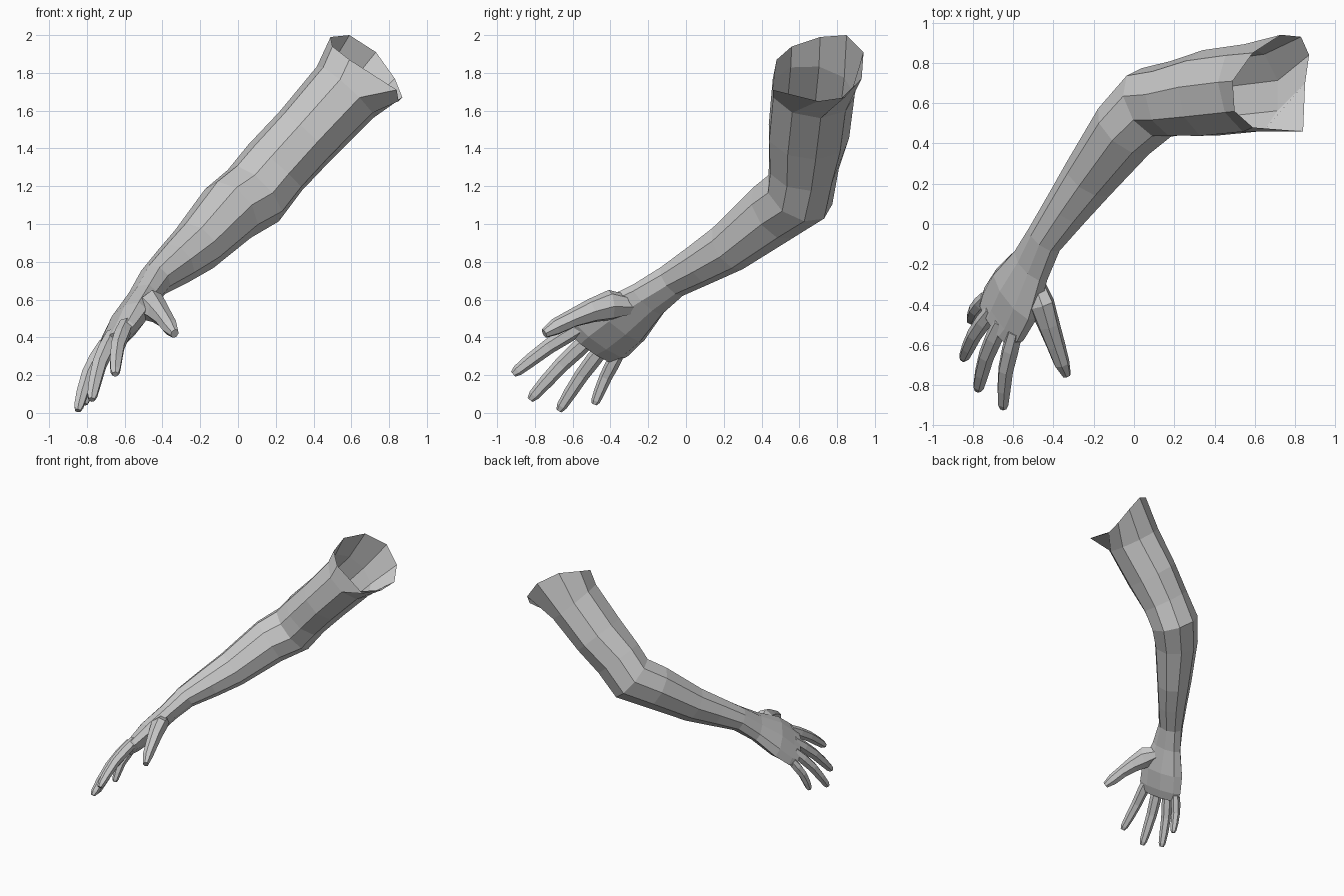
import bpy, bmesh
from math import cos, sin, radians
from mathutils import Vector as V

if "Cube" in bpy.data.objects:
    bpy.data.objects.remove(bpy.data.objects["Cube"])

grey = bpy.data.materials.new("light grey")
grey.diffuse_color = (0.6, 0.6, 0.6, 1)
grey.use_nodes = True
grey.node_tree.nodes["Principled BSDF"].inputs["Base Color"].default_value = grey.diffuse_color

ACROSS = V((0.50, -0.69, 0.52))   # little finger side -> thumb side
BACK = V((-0.75, -0.06, 0.65))    # out of the back of the hand


def loft(name, rings, sides, first=None, close_start=False):
    """Rings are (x, y, z, half width, half depth) along a path."""
    bm = bmesh.new()
    cs = [V(r[:3]) for r in rings]
    loops = []
    if first:
        loops.append([bm.verts.new(p) for p in first])
    for i, r in enumerate(rings):
        if i == 0 and first:
            continue
        a, b = cs[max(i - 1, 0)], cs[min(i + 1, len(cs) - 1)]
        t = (cs[i] - a).normalized() + (b - cs[i]).normalized()
        t.normalize()
        w = (ACROSS - t * ACROSS.dot(t)).normalized()
        n = t.cross(w)
        loop = []
        for k in range(sides):
            ang = radians((k + 0.5) * 360 / sides)
            loop.append(bm.verts.new(cs[i] + w * cos(ang) * r[3] + n * sin(ang) * r[4]))
        loops.append(loop)
    for p, q in zip(loops, loops[1:]):
        for k in range(sides):
            j = (k + 1) % sides
            bm.faces.new((p[k], p[j], q[j], q[k]))
    bm.faces.new(loops[-1])
    if close_start:
        bm.faces.new(loops[0][::-1])
    bmesh.ops.recalc_face_normals(bm, faces=bm.faces)
    me = bpy.data.meshes.new(name)
    bm.to_mesh(me)
    bm.free()
    me.materials.append(grey)
    ob = bpy.data.objects.new(name, me)
    bpy.context.collection.objects.link(ob)
    return ob


# Arm and palm: open cut at the shoulder, bent elbow, flat palm
shoulder_cut = [(.59, .48, 1.87), (.50, .56, 1.94), (.49, .71, 1.99), (.59, .85, 2.0),
                (.73, .94, 1.91), (.83, .93, 1.77), (.87, .84, 1.67), (.85, .70, 1.65),
                (.84, .46, 1.71)]
arm_rings = [
    (.68, .70, 1.82, .2, .2),
    (.57, .67, 1.70, .225, .205),
    (.36, .645, 1.47, .22, .19),
    (.20, .62, 1.30, .19, .19),
    (.09, .60, 1.16, .19, .195),
    (-.04, .47, 1.07, .17, .18),
    (-.22, .23, .88, .135, .145),
    (-.33, .08, .79, .115, .12),
    (-.44, -.07, .70, .10, .09),
    (-.51, -.20, .60, .125, .075),
    (-.59, -.35, .48, .185, .08),
    (-.65, -.45, .39, .19, .06),
    (-.685, -.50, .35, .165, .045),
]
loft("arm_and_palm", arm_rings, 9, first=shoulder_cut)

# Fingers: knuckle, tip, base radius
fingers = {
    "index_finger": ((-.605, -.585, .44), (-.65, -.915, .205), .044),
    "middle_finger": ((-.68, -.53, .375), (-.775, -.825, .07), .045),
    "ring_finger": ((-.73, -.46, .32), (-.848, -.672, .012), .042),
    "little_finger": ((-.75, -.38, .275), (-.81, -.485, .045), .037),
}
for name, (base, tip, r) in fingers.items():
    base, tip = V(base), V(tip)
    rings = []
    for f, bend, s in ((-.15, -.01, .9), (.12, .006, 1), (.42, .018, .92),
                       (.72, .012, .82), (.93, .004, .66), (1, 0, .4)):
        rings.append((*(base.lerp(tip, f) + BACK * bend), r * s, r * s))
    loft(name, rings, 6, close_start=True)

# Thumb
loft("thumb", [(-.50, -.28, .57, .05, .05), (-.46, -.40, .57, .085, .065),
               (-.425, -.50, .54, .066, .056), (-.39, -.60, .50, .05, .048),
               (-.36, -.69, .455, .046, .04), (-.335, -.75, .42, .026, .022)],
     7, close_start=True)
